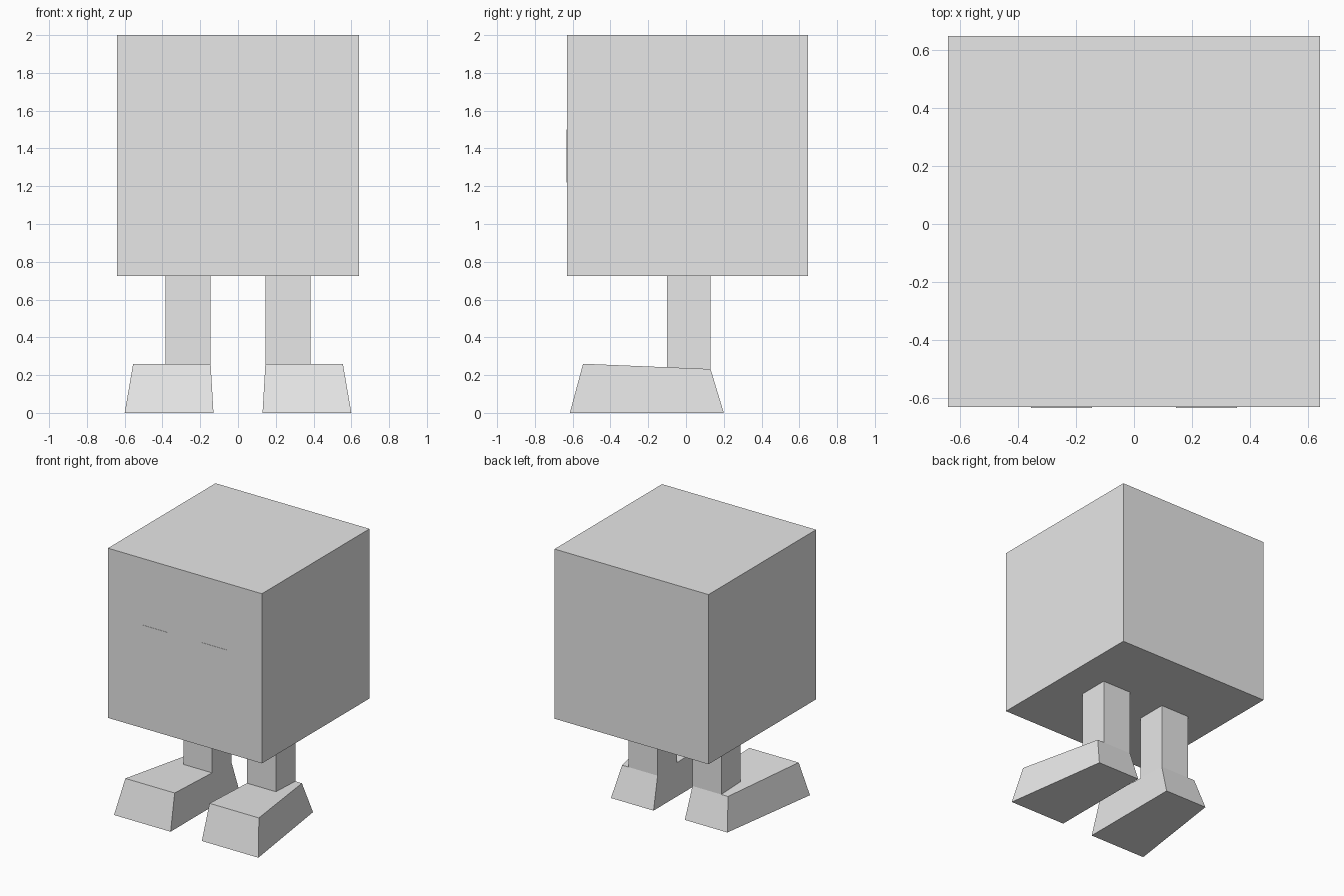
import bpy
import bmesh

# Remove the default cube
default = bpy.data.objects.get("Cube")
if default:
    bpy.data.objects.remove(default, do_unlink=True)

# Single plain grey
GREY = (0.8, 0.8, 0.8, 1.0)
grey = bpy.data.materials.new("light_grey")
grey.use_nodes = True
grey.diffuse_color = GREY
shader = next(n for n in grey.node_tree.nodes if n.type == 'BSDF_PRINCIPLED')
shader.inputs["Base Color"].default_value = GREY


def hull_block(name, bottom, top):
    """Six-sided block between two four-cornered rings."""
    bm = bmesh.new()
    low = [bm.verts.new(p) for p in bottom]
    high = [bm.verts.new(p) for p in top]
    bm.faces.new(low)
    bm.faces.new(high)
    for i in range(4):
        j = (i + 1) % 4
        bm.faces.new((low[i], low[j], high[j], high[i]))
    bmesh.ops.recalc_face_normals(bm, faces=bm.faces)
    mesh = bpy.data.meshes.new(name)
    bm.to_mesh(mesh)
    bm.free()
    mesh.materials.append(grey)
    obj = bpy.data.objects.new(name, mesh)
    bpy.context.collection.objects.link(obj)
    return obj


def box(name, xs, ys, zs):
    ring = [(xs[0], ys[0]), (xs[1], ys[0]), (xs[1], ys[1]), (xs[0], ys[1])]
    return hull_block(name, *[[(x, y, z) for x, y in ring] for z in zs])


# Cube body
FRONT = -0.63
box("body", (-0.64, 0.64), (FRONT, 0.647), (0.725, 2.0))

for side, s in (("left", 1), ("right", -1)):
    # Thin eye plate on the face
    box(side + "_eye", (s * 0.145, s * 0.355), (FRONT - 0.002, FRONT + 0.002), (1.22, 1.5))

    # Straight leg running from inside the foot up into the body
    box(side + "_leg", (s * 0.145, s * 0.385), (-0.1, 0.13), (0.2, 0.74))

    # Foot flaring outward to the toe, with a gently sloping top
    sole = [(0.13, -0.615, 0), (0.60, -0.615, 0), (0.484, 0.2, 0), (0.13, 0.2, 0)]
    instep = [(0.145, -0.545, 0.26), (0.555, -0.545, 0.26),
              (0.44, 0.13, 0.232), (0.145, 0.13, 0.232)]
    hull_block(side + "_foot",
               [(s * x, y, z) for x, y, z in sole],
               [(s * x, y, z) for x, y, z in instep])
